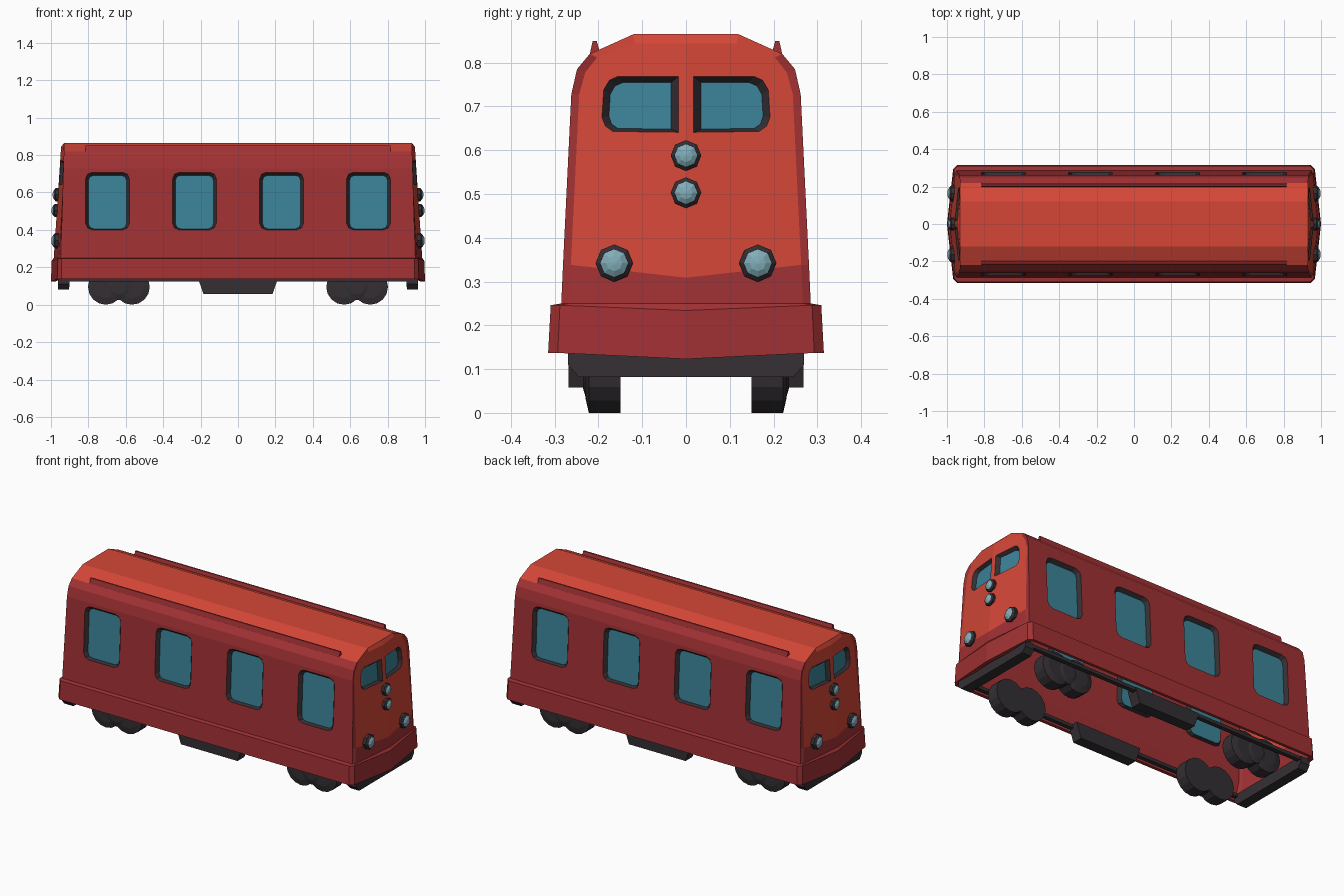
import bpy, bmesh, math
from mathutils import Vector as V
from mathutils.geometry import normal as poly_normal

if "Cube" in bpy.data.objects:
    bpy.data.objects.remove(bpy.data.objects["Cube"])


def mat(name, rgb):
    m = bpy.data.materials.new(name)
    m.diffuse_color = (*rgb, 1)
    m.use_nodes = True
    m.node_tree.nodes["Principled BSDF"].inputs["Base Color"].default_value = m.diffuse_color
    return m


BRIGHT = mat("bright red", (0.66, 0.062, 0.038))
DARK = mat("dark red", (0.36, 0.031, 0.034))
BLACK = mat("charcoal", (0.034, 0.028, 0.033))
GLASS = mat("window blue", (0.045, 0.23, 0.32))
LENS = mat("lamp pale blue", (0.22, 0.42, 0.48))
SIGNS = [(sx, sy) for sx in (1, -1) for sy in (1, -1)]


def finish(name, bm, mats, closed=False):
    bmesh.ops.remove_doubles(bm, verts=bm.verts, dist=0.0002)
    if closed:
        bmesh.ops.recalc_face_normals(bm, faces=bm.faces)
    me = bpy.data.meshes.new(name)
    bm.to_mesh(me)
    bm.free()
    for m in mats:
        me.materials.append(m)
    ob = bpy.data.objects.new(name, me)
    bpy.context.collection.objects.link(ob)
    return ob


def orient(f, mi, away, inward=False):
    f.normal_update()
    f.material_index = mi
    if ((f.calc_center_median() - V(away)).dot(f.normal) < 0) != inward:
        f.normal_flip()


def face(bm, pts, mi, away, inward=False):
    orient(bm.faces.new([bm.verts.new(p) for p in pts]), mi, away, inward)


def panel(bm, loops, mi, away):
    """Flat panel: first loop is the outline, the others are holes."""
    edges = []
    for loop in loops:
        vs = [bm.verts.new(p) for p in loop]
        edges += [bm.edges.new((vs[i - 1], vs[i])) for i in range(len(vs))]
    n = poly_normal([V(p) for p in loops[0]])
    res = bmesh.ops.triangle_fill(bm, use_beauty=True, edges=edges, normal=n)
    for f in res["geom"]:
        if isinstance(f, bmesh.types.BMFace):
            orient(f, mi, away)


def loft(bm, loops, mi=0, caps=True):
    rings = [[bm.verts.new(p) for p in lp] for lp in loops]
    n = len(rings[0])
    fs = []
    for a, b in zip(rings, rings[1:]):
        fs += [bm.faces.new((a[i - 1], a[i], b[i], b[i - 1])) for i in range(n)]
    if caps:
        fs += [bm.faces.new(rings[0][::-1]), bm.faces.new(rings[-1])]
    for f in fs:
        f.material_index = mi


def rounded(x0, x1, z0, z1, r, seg=2):
    pts = []
    for cx, cz, a0 in ((x1 - r, z1 - r, 0), (x0 + r, z1 - r, 90), (x0 + r, z0 + r, 180), (x1 - r, z0 + r, 270)):
        for k in range(seg + 1):
            a = math.radians(a0 + 90 * k / seg)
            pts.append((cx + r * math.cos(a), cz + r * math.sin(a)))
    return pts


# --- shared shape rules: end plane, side plane, cross-sections (y, z)
def end_x(y, z):
    return 0.985 - 0.066 * (z - 0.25) - 0.1 * abs(y)


def edge_x(z):
    return 0.948 - 0.03 * (z - 0.25)


def side_y(z):
    return 0.285 - 0.048 * (z - 0.25)


SECTION = [(0.285, 0.25), (0.281, 0.338), (0.262, 0.728), (0.249, 0.785), (0.22, 0.82), (0.12, 0.865), (0, 0.865)]
END = [(0.267, 0.25), (0.263, 0.338), (0.244, 0.728), (0.23, 0.778), (0.203, 0.812), (0.116, 0.844), (0, 0.844)]
WIN_X = (-0.698, -0.233, 0.233, 0.698)
CAB_OUT = [(0.017, 0.769), (0.155, 0.769), (0.175, 0.76), (0.188, 0.738), (0.192, 0.675), (0.184, 0.655), (0.167, 0.643), (0.017, 0.641)]
CAB_IN = [(0.034, 0.755), (0.143, 0.755), (0.162, 0.747), (0.173, 0.728), (0.176, 0.678), (0.17, 0.66), (0.156, 0.65), (0.034, 0.648)]

# --- body shell with window openings, plus recessed windows
body, side_win, cab_win = bmesh.new(), bmesh.new(), bmesh.new()


def window(bm, outer, inner, away):
    c = sum((V(p) for p in inner), V()) / len(inner)
    for i in range(len(outer)):
        face(bm, [outer[i - 1], outer[i], inner[i], inner[i - 1]], 0, c, True)
    face(bm, inner, 1, away)


mid = (0, 0, 0.5)
for sy in (1, -1):
    # side wall
    holes = []
    for cx in WIN_X:
        out = [(x, sy * side_y(z), z) for x, z in rounded(cx - 0.117, cx + 0.117, 0.40, 0.708, 0.035)]
        inn = [(x, sy * (side_y(z) - 0.02), z) for x, z in rounded(cx - 0.102, cx + 0.102, 0.406, 0.692, 0.028)]
        holes.append(out)
        window(side_win, out, inn, (cx, 0, 0.5))
    (y0, z0), (y2, z2) = SECTION[0], SECTION[2]
    wall = [(-edge_x(z0), sy * y0, z0), (edge_x(z0), sy * y0, z0), (edge_x(z2), sy * y2, z2), (-edge_x(z2), sy * y2, z2)]
    wall = [(x, sy * side_y(z), z) for x, y, z in wall]
    panel(body, [wall] + holes, 1, mid)
    # roof facets
    for k in range(2, 6):
        (ya, za), (yb, zb) = SECTION[k], SECTION[k + 1]
        face(body, [(-edge_x(za), sy * ya, za), (edge_x(za), sy * ya, za),
                    (edge_x(zb), sy * yb, zb), (-edge_x(zb), sy * yb, zb)], 0 if k >= 4 else 1, mid)

for sx, sy in SIGNS:
    def on_end(p, d=0.0):
        return (sx * (end_x(*p) - d), sy * p[0], p[1])
    # chamfer between sides and end
    for k in range(6):
        outer = [(sx * edge_x(z), sy * y, z) for y, z in SECTION[k:k + 2]]
        inner = [on_end(p) for p in END[k:k + 2]]
        face(body, outer + inner[::-1], 0 if k >= 4 else 1, mid)
    # end wall: dark lower band, bright upper part with a window
    face(body, [on_end(p) for p in ((0, 0.25), END[0], END[1], (0, 0.309))], 1, mid)
    hole = [on_end(p) for p in CAB_OUT]
    panel(body, [[on_end(p) for p in [(0, 0.309)] + END[1:]], hole], 0, mid)
    window(cab_win, hole, [on_end(p, 0.018) for p in CAB_IN], (0, 0, 0.6))

finish("body_shell", body, [BRIGHT, DARK])
finish("side_windows", side_win, [BLACK, GLASS])
finish("end_windows", cab_win, [BLACK, GLASS])


# --- skirt ring around the bottom
def plan(xc, xm, ym, xe, ye, z_mid, z):
    q = [(xc, 0, z_mid), (xm, ym, z), (xe, ye, z)]
    half = q + [(-x, y, zz) for x, y, zz in q[::-1]]
    return half + [(x, -y, zz) for x, y, zz in half[-2:0:-1]]


bm = bmesh.new()
low = plan(1.0, 0.967, 0.293, 0.945, 0.315, 0.123, 0.137)
loft(bm, [low,
          plan(0.996, 0.963, 0.288, 0.943, 0.309, 0.234, 0.246),
          plan(0.985, 0.958, 0.267, 0.948, 0.285, 0.25, 0.25),
          plan(0.975, 0.945, 0.275, 0.93, 0.297, 0.125, 0.138), low], caps=False)
finish("skirt", bm, [DARK], closed=True)


def box(bm, x0, x1, y0, y1, z0, z1, taper=0.0):
    loft(bm, [[(x0 + t, y0, z), (x1 - t, y0, z), (x1 - t, y1, z), (x0 + t, y1, z)]
              for z, t in ((z0, taper), (z1, 0))])


# --- roof gutters
bm = bmesh.new()
for s in (1, -1):
    loft(bm, [[(x, s * y, z) for y, z in ((0.221, 0.815), (0.213, 0.85), (0.204, 0.85), (0.197, 0.825))]
              for x in (-0.815, 0.815)])
finish("roof_gutters", bm, [DARK], closed=True)

# --- lamps: octagonal rims with domed lenses
bm = bmesh.new()
for sx in (1, -1):
    for y, z, s in ((0, 0.588, 1), (0, 0.503, 1), (0.164, 0.342, 1.22), (-0.164, 0.342, 1.22)):
        def ring(r, d):
            return [(sx * (end_x(y, z) + d * s), y + s * r * math.cos(i * math.pi / 4),
                     z + s * r * math.sin(i * math.pi / 4)) for i in range(8)]
        loft(bm, [ring(0.035, -0.012), ring(0.035, 0.012), ring(0.026, 0.02)], 0)
        loft(bm, [ring(0.0258, 0.0205), ring(0.015, 0.027), ring(0.003, 0.029)], 1)
finish("lamps", bm, [BLACK, LENS], closed=True)

# --- wheels in pairs with a bogie disc between them
bm = bmesh.new()
for sx, sy in SIGNS:
    for cx, cz, rings in ((0.567, 0.095, ((0.15, 0.095), (0.222, 0.095), (0.23, 0.06))),
                          (0.707, 0.095, ((0.15, 0.095), (0.222, 0.095), (0.23, 0.06))),
                          (0.637, 0.095, ((0.16, 0.07), (0.226, 0.07), (0.235, 0.04)))):
        loft(bm, [[(sx * cx + r * math.cos(i * math.pi / 8), sy * y, cz + r * math.sin(i * math.pi / 8))
                   for i in range(16)] for y, r in rings])
finish("wheels", bm, [BLACK], closed=True)

# --- underframe: side sills, tanks between the bogies, end beams
bm = bmesh.new()
for s in (1, -1):
    box(bm, -0.92, 0.92, min(s * 0.24, s * 0.265), max(s * 0.24, s * 0.265), 0.125, 0.145)
finish("side_sills", bm, [BLACK], closed=True)

bm = bmesh.new()
for s in (1, -1):
    box(bm, -0.215, 0.215, min(s * 0.205, s * 0.268), max(s * 0.205, s * 0.268), 0.058, 0.145, 0.03)
finish("underfloor_tanks", bm, [BLACK], closed=True)

bm = bmesh.new()
prof = [(0.27, 0.145), (0.27, 0.11), (0.245, 0.082), (-0.245, 0.082), (-0.27, 0.11), (-0.27, 0.145)]
for sx in (1, -1):
    loft(bm, [[(sx * (x - k * abs(y)), y, z) for y, z in prof] for x, k in ((0.915, 0.05), (0.98, 0.07))])
finish("end_beams", bm, [BLACK], closed=True)
